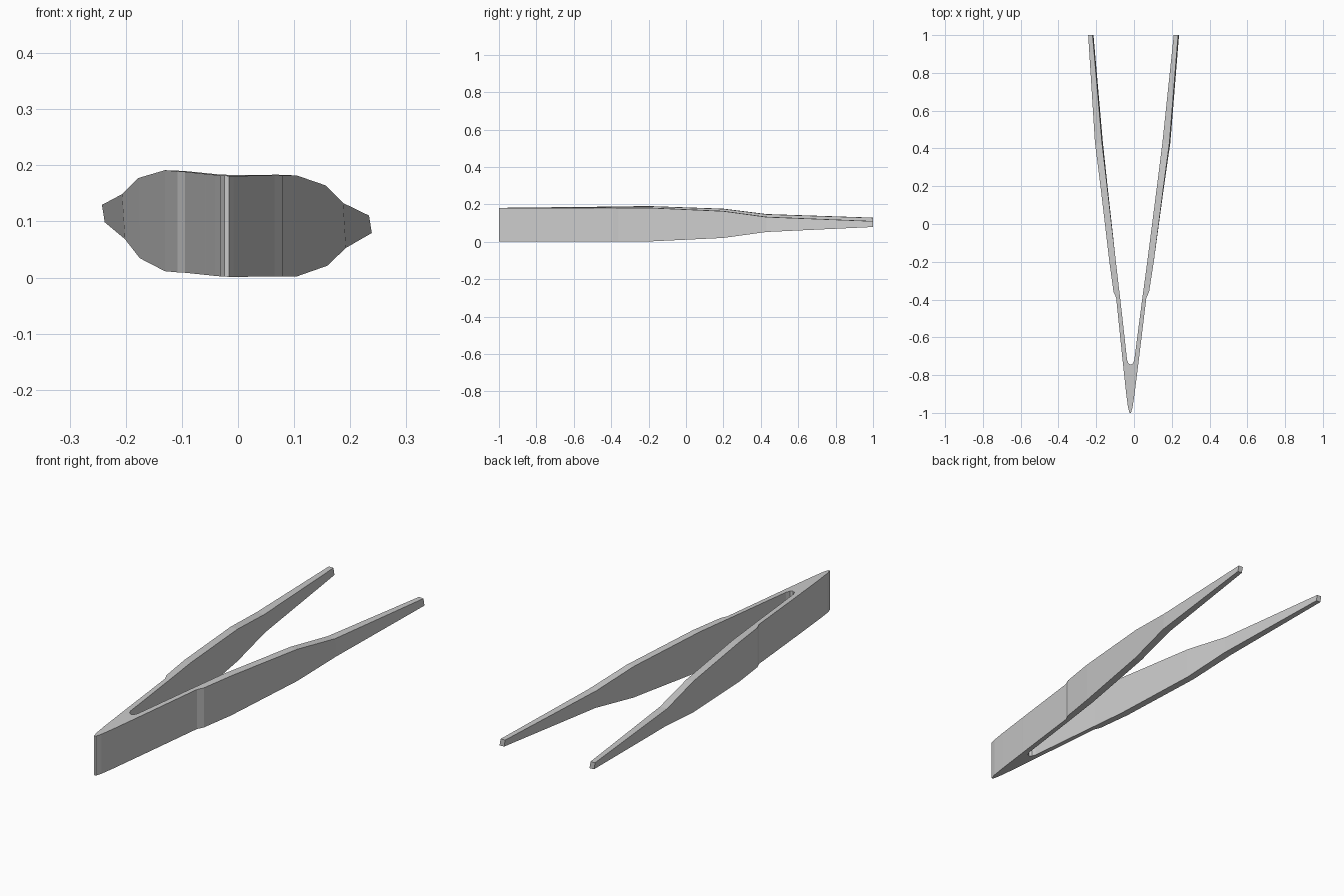
import bpy, bmesh

if "Cube" in bpy.data.objects:
    bpy.data.objects.remove(bpy.data.objects["Cube"])

# Stations along one arm: y, inner half width, outer half width, half height
STATIONS = [
    (-1.0, 0.0, 0.004, 0.09),
    (-0.97, 0.0, 0.012, 0.09),
    (-0.90, 0.0, 0.022, 0.09),
    (-0.745, 0.0, 0.040, 0.09),
    (-0.738, 0.012, 0.041, 0.09),
    (-0.72, 0.019, 0.043, 0.09),
    (-0.39, 0.059, 0.080, 0.09),
    (-0.36, 0.063, 0.094, 0.09),
    (-0.20, 0.083, 0.1175, 0.09),
    (0.20, 0.132, 0.167, 0.0715),
    (0.43, 0.160, 0.197, 0.04),
    (1.0, 0.215, 0.238, 0.0155),
]


def place(x, y, side, half):
    """Slight tilt, drift and end twist of the resting tool."""
    mid = 0.0915 + 0.0065 * (y + 1) - 0.04 * x
    drift = -0.02 + 0.009 * (y + 1)
    twist = 0.0025 * min(max(y / 0.4, 0), 1)
    return (x + drift - side * twist, y, mid + side * half)


def add_arm(bm, sign):
    rings = []
    for y, inner, outer, half in STATIONS:
        rings.append([bm.verts.new(place(sign * x, y, s, half))
                      for x, s in ((inner, -1), (outer, -1), (outer, 1), (inner, 1))])
    for k in range(len(rings) - 1):
        a, b = rings[k], rings[k + 1]
        for i in range(4):
            # no wall inside the solid heel
            if i == 3 and STATIONS[k + 1][1] == 0:
                continue
            j = (i + 1) % 4
            bm.faces.new((a[i], a[j], b[j], b[i]))
    bm.faces.new(rings[0])
    bm.faces.new(rings[-1])


# Two mirrored arms welded at the heel
bm = bmesh.new()
for sign in (1, -1):
    add_arm(bm, sign)
bmesh.ops.remove_doubles(bm, verts=bm.verts[:], dist=0.0005)
bmesh.ops.recalc_face_normals(bm, faces=bm.faces[:])
mesh = bpy.data.meshes.new("tweezers")
bm.to_mesh(mesh)
bm.free()
bpy.context.collection.objects.link(bpy.data.objects.new("tweezers", mesh))
